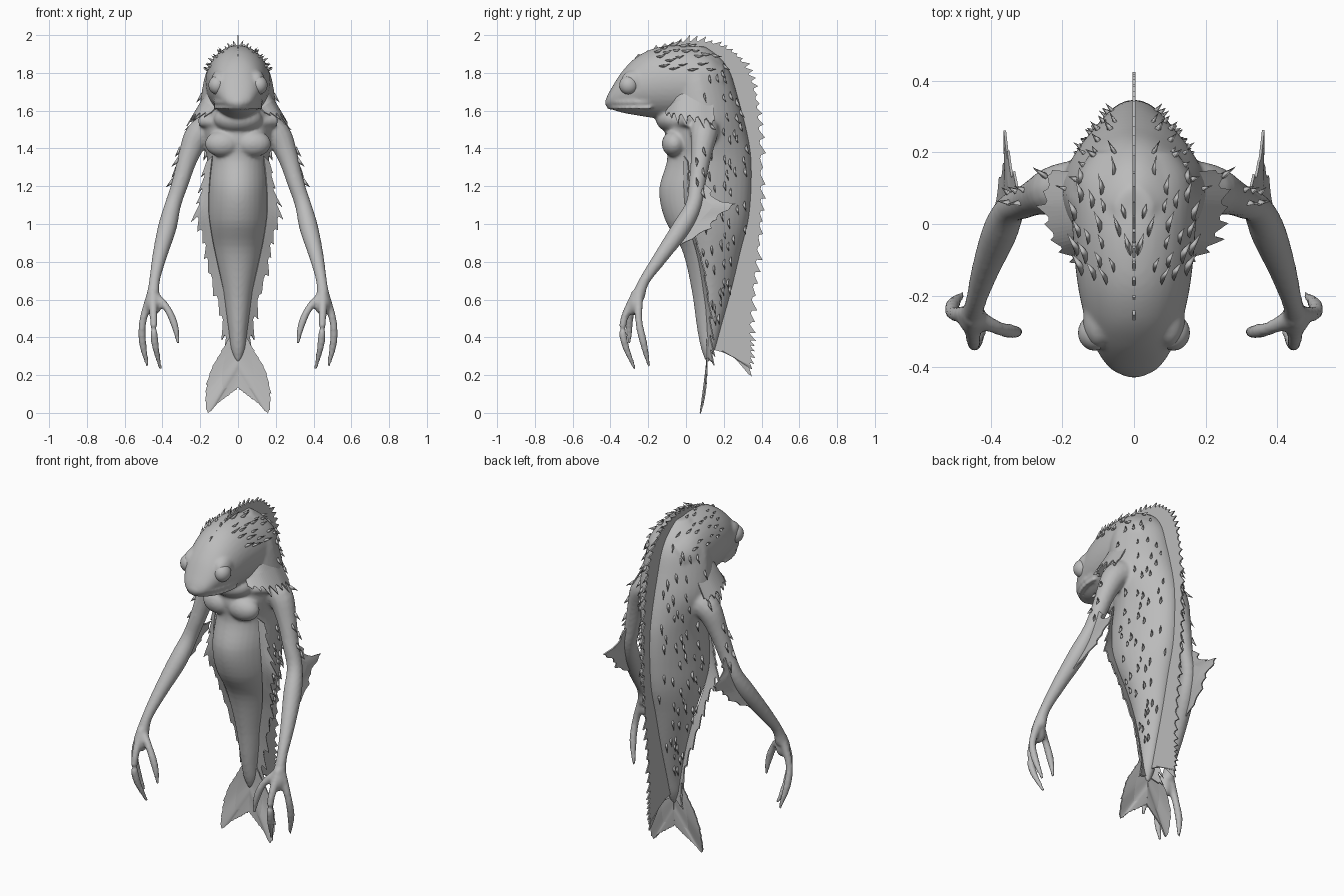
import bpy, bmesh, math, random
from mathutils import Vector
from mathutils.bvhtree import BVHTree

random.seed(4)
if "Cube" in bpy.data.objects:
    bpy.data.objects.remove(bpy.data.objects["Cube"])

skin = bpy.data.materials.new("grey_skin")
skin.use_nodes = True
skin.diffuse_color = (0.5, 0.5, 0.5, 1)
skin.node_tree.nodes["Principled BSDF"].inputs["Base Color"].default_value = skin.diffuse_color


def finish(name, bm, smooth=True):
    bmesh.ops.recalc_face_normals(bm, faces=bm.faces)
    mesh = bpy.data.meshes.new(name)
    bm.to_mesh(mesh)
    bm.free()
    mesh.materials.append(skin)
    if smooth:
        mesh.shade_smooth()
    obj = bpy.data.objects.new(name, mesh)
    bpy.context.collection.objects.link(obj)
    return obj


def spline(points, count):
    """Catmull-Rom samples through points of any dimension."""
    pts = [Vector(p) for p in points]
    pts = [pts[0] * 2 - pts[1]] + pts + [pts[-1] * 2 - pts[-2]]
    out = []
    for i in range(count + 1):
        u = i / count * (len(points) - 1)
        k = min(int(u), len(points) - 2)
        t = u - k
        a, b, c, d = pts[k:k + 4]
        out.append((b * 2 + (c - a) * t + (a * 2 - b * 5 + c * 4 - d) * t * t
                    + (b * 3 - a - c * 3 + d) * t ** 3) / 2)
    return out


def loft(bm, rings):
    rows = [[bm.verts.new(p) for p in ring] for ring in rings]
    n = len(rows[0])
    for a, b in zip(rows, rows[1:]):
        for i in range(n):
            j = (i + 1) % n
            bm.faces.new((a[i], a[j], b[j], b[i]))
    bm.faces.new(rows[0])
    bm.faces.new(rows[-1])


def tube(bm, points, side=1, steps=4, sides=14):
    """Round limb through (x, y, z, radius) points."""
    path = spline(points, steps * (len(points) - 1))
    rings = []
    for i, p in enumerate(path):
        tangent = path[min(i + 1, len(path) - 1)].xyz - path[max(i - 1, 0)].xyz
        q = tangent.to_track_quat('Z', 'Y')
        ring = []
        for k in range(sides):
            a = k * math.tau / sides
            v = p.xyz + q @ Vector((math.cos(a), math.sin(a), 0)) * max(p.w, 0.003)
            ring.append((v.x * side, v.y, v.z))
        rings.append(ring)
    loft(bm, rings)


def ball(bm, centre, size):
    made = bmesh.ops.create_uvsphere(bm, u_segments=24, v_segments=16, radius=1)["verts"]
    bmesh.ops.scale(bm, vec=size, verts=made)
    bmesh.ops.translate(bm, vec=centre, verts=made)


def fin(name, root, edge, teeth, depth, side=1, lean=0.6):
    """Thin membrane between two curves, with a ragged outer edge."""
    n = teeth * 4
    inner, outer = spline(root, n), spline(edge, n)
    bm = bmesh.new()
    rows, size = [], 1
    for i, (a, b) in enumerate(zip(inner, outer)):
        if i % 4 == 0:
            size = random.uniform(0.4, 1.3)
        along = (outer[min(i + 1, n)] - outer[max(i - 1, 0)]).normalized()
        out = (b - a).normalized() + along * lean
        tip = b + out * depth * size * (0, 0.45, 1, 0.15)[i % 4]
        mid = (a + b) / 2
        rows.append([bm.verts.new((p.x * side, p.y, p.z)) for p in (a, mid, tip)])
    for a, b in zip(rows, rows[1:]):
        for k in range(2):
            bm.faces.new((a[k], a[k + 1], b[k + 1], b[k]))
    obj = finish(name, bm, False)
    solid = obj.modifiers.new("thickness", 'SOLIDIFY')
    solid.thickness, solid.offset = 0.007, 0


# Torso and tail: height, front y, back y, half width
bm = bmesh.new()
torso = [(.27, .105, .125, .012), (.34, .08, .155, .038), (.45, .058, .185, .052), (.65, .03, .24, .085),
         (.86, -.02, .29, .135), (1.02, -.11, .33, .165), (1.18, -.142, .345, .168),
         (1.34, -.1, .345, .165), (1.45, -.112, .33, .185), (1.56, -.1, .305, .205),
         (1.68, -.1, .272, .195), (1.8, -.1, .235, .17), (1.88, -.06, .18, .12), (1.94, 0, .1, .05)]
angles = [k * math.tau / 36 for k in range(36)]
rings = []
for z, front, back, w in spline(torso, 60):
    c, d = (front + back) / 2, (back - front) / 2
    rings.append([(w * math.sin(a) * (1 - .2 * max(0, math.cos(a))), c + d * math.cos(a), z)
                  for a in angles])
loft(bm, rings)

# Head: y, underside, top, half width
head = [(-.425, 1.625, 1.66, .025), (-.4, 1.61, 1.71, .07), (-.34, 1.59, 1.805, .11),
        (-.26, 1.575, 1.885, .138), (-.15, 1.56, 1.935, .16), (0, 1.56, 1.945, .172),
        (.12, 1.6, 1.91, .165), (.2, 1.66, 1.85, .12)]
rings = []
for y, low, top, w in spline(head, 40):
    c, d = (low + top) / 2, (top - low) / 2
    rings.append([(w * math.sin(a), y, c + d * math.cos(a)) for a in angles])
loft(bm, rings)
# Throat
ball(bm, (0, -.06, 1.555), (.13, .1, .075))

lip = [(0, -.422), (.05, -.402), (.09, -.35), (.115, -.28), (.122, -.2)]
arm = [(.12, .1, 1.52, .085), (.21, .095, 1.47, .073), (.262, .08, 1.36, .055), (.305, .06, 1.22, .045),
       (.345, .04, 1.1, .044), (.375, -.025, .98, .05), (.415, -.13, .83, .039),
       (.442, -.22, .7, .029), (.45, -.255, .61, .036)]
digits = {"outer": [(.455, -.25, .64, .026), (.503, -.25, .49, .02), (.505, -.225, .37, .02), (.478, -.195, .245, .009)],
          "middle": [(.45, -.26, .64, .026), (.447, -.33, .49, .02), (.44, -.325, .37, .02), (.41, -.27, .23, .009)],
          "thumb": [(.45, -.255, .63, .025), (.38, -.29, .56, .02), (.337, -.3, .47, .02), (.315, -.3, .365, .009)]}
for s in (1, -1):
    tube(bm, arm, s)
    for path in digits.values():
        tube(bm, path, s)
    # Palm
    ball(bm, (s * .447, -.27, .575), (.042, .036, .06))
    # Lips, chest, brow and collar bone
    for z, r in ((1.645, .011), (1.615, .01)):
        tube(bm, [(x, y + (1.645 - z) * .5, z, r) for x, y in lip], s)
    ball(bm, (s * .08, -.062, 1.425), (.095, .066, .07))
    ball(bm, (s * .098, -.27, 1.755), (.045, .075, .06))
    tube(bm, [(.01, -.085, 1.5, .02), (.09, -.06, 1.53, .022), (.19, .02, 1.55, .04)], s)
body = finish("body", bm)
fuse = body.modifiers.new("fuse", 'REMESH')
fuse.mode, fuse.voxel_size, fuse.use_smooth_shade = 'VOXEL', 0.009, True
relax = body.modifiers.new("relax", 'SMOOTH')
relax.factor, relax.iterations = 0.5, 7

# Eyes
for s, label in ((1, "left"), (-1, "right")):
    bm = bmesh.new()
    ball(bm, (s * .11, -.303, 1.735), (.046, .05, .05))
    finish(label + "_eye", bm)

# Back fin, from the crown down to a trailing point
ridge_root = [(-.2, 1.85), (-.08, 1.88), (.05, 1.88), (.12, 1.82), (.18, 1.75), (.24, 1.62), (.27, 1.45),
              (.28, 1.2), (.26, .95), (.18, .7), (.13, .45), (.13, .345), (.23, .325)]
ridge_edge = [(-.27, 1.88), (-.1, 1.945), (.05, 1.967), (.2, 1.935), (.3, 1.85), (.36, 1.7), (.385, 1.5),
              (.395, 1.2), (.385, .95), (.358, .7), (.338, .45), (.342, .32), (.335, .2)]
fin("back_fin", [(0, *p) for p in ridge_root], [(0, *p) for p in ridge_edge], 46, 0.028)


# Forked tail fin, bending gently forward
def tail(x, z):
    return (x, .112 - .037 * ((.42 - z) / .42) ** 4, z)


tail_edge = [(.03, .43), (.08, .335), (.14, .23), (.168, .11), (.16, .005), (.11, .05), (.05, .095), (0, .135)]
for s, label in ((1, "left"), (-1, "right")):
    fin(label + "_tail_fin", [tail(0, .43 - .042 * i) for i in range(8)],
        [tail(*p) for p in tail_edge], 18, 0.01, s)
    # Ragged flaps along the flank
    flank = [(.135, -.01, 1.36), (.15, -.01, 1.22), (.155, 0, 1.08), (.14, .03, .95), (.11, .07, .8),
             (.065, .1, .6), (.035, .11, .42), (.01, .115, .3)]
    reach = (.03, .035, .055, .035, .04, .03, .025, .05)
    fin(label + "_flank_fin", flank, [(x + r, y + .02, z - .03) for (x, y, z), r in zip(flank, reach)],
        13, 0.035, s, 0.8)
    # Shoulder mantle
    fin(label + "_shoulder_mantle",
        [(.1, -.08, 1.63), (.14, -.03, 1.71), (.145, .06, 1.73), (.13, .14, 1.72)],
        [(.14, -.11, 1.59), (.21, -.05, 1.585), (.24, .05, 1.57), (.225, .15, 1.55)], 7, 0.05, s, 0.2)
    # Elbow fin
    fin(label + "_elbow_fin",
        [(.325, .05, 1.2), (.34, .04, 1.14), (.35, .03, 1.08), (.365, .0, 1.01), (.385, -.06, .93), (.395, -.09, .88)],
        [(.325, .1, 1.21), (.345, .15, 1.13), (.36, .24, 1.1), (.36, .16, 1.04), (.375, .1, .97), (.395, -.03, .89)],
        7, 0.03, s, 0.3)

# Thorny scales laid on the skin
bpy.context.view_layer.update()
tree = BVHTree.FromObject(body, bpy.context.evaluated_depsgraph_get())
bm = bmesh.new()


def thorn(point, normal, flow, length, width):
    flow = (flow - normal * flow.dot(normal)).normalized()
    across = normal.cross(flow) * width
    tip = bm.verts.new(point + (flow * .9 + normal * .5) * length)
    base = [bm.verts.new(point + v) for v in
            (across - normal * .006, normal * .006 - flow * width * 2, -across - normal * .006,
             flow * width - normal * .008)]
    for i in range(4):
        bm.faces.new((base[i], base[(i + 1) % 4], tip))
    bm.faces.new(base)


def place(origin, ray, flow, length, width):
    for s in (1, -1):
        direction = Vector((s * ray[0], *ray[1:]))
        hit, normal, _, _ = tree.ray_cast(Vector((s * origin[0], *origin[1:])), direction)
        if hit:
            thorn(hit, normal if normal.dot(direction) > 0 else -normal,
                  Vector((s * flow[0], *flow[1:])), length, width)


# Back, flanks and nape
for row in range(18):
    z = .48 + row * .079
    for col in range(5):
        a = math.radians(16 + col * 19 + (row % 2) * 9 + random.uniform(-6, 6))
        height = z + random.uniform(-.03, .03)
        if random.random() < .75:
            place((0, .12 if z < 1.7 else .06, height), (math.sin(a), math.cos(a), 0), (.2, .1, -1),
                  random.uniform(.025, .05), random.uniform(.007, .011))
# Crown
for row in range(7):
    for col in range(4):
        a = math.radians(8 + col * 18 + (row % 2) * 9 + random.uniform(-4, 4))
        if random.random() < .8:
            place((0, -.17 + row * .05 + col * .015, 1.76), (math.sin(a), 0, math.cos(a)), (.25, 1, .1),
                  random.uniform(.03, .06), random.uniform(.007, .011))
# Outer upper arms
for row in range(5):
    place((.258 + row * .016, .075, 1.39 - row * .055), (.9, .35 * (-1) ** row, 0), (.3, .2, -1), .045, .01)
finish("thorns", bm)
